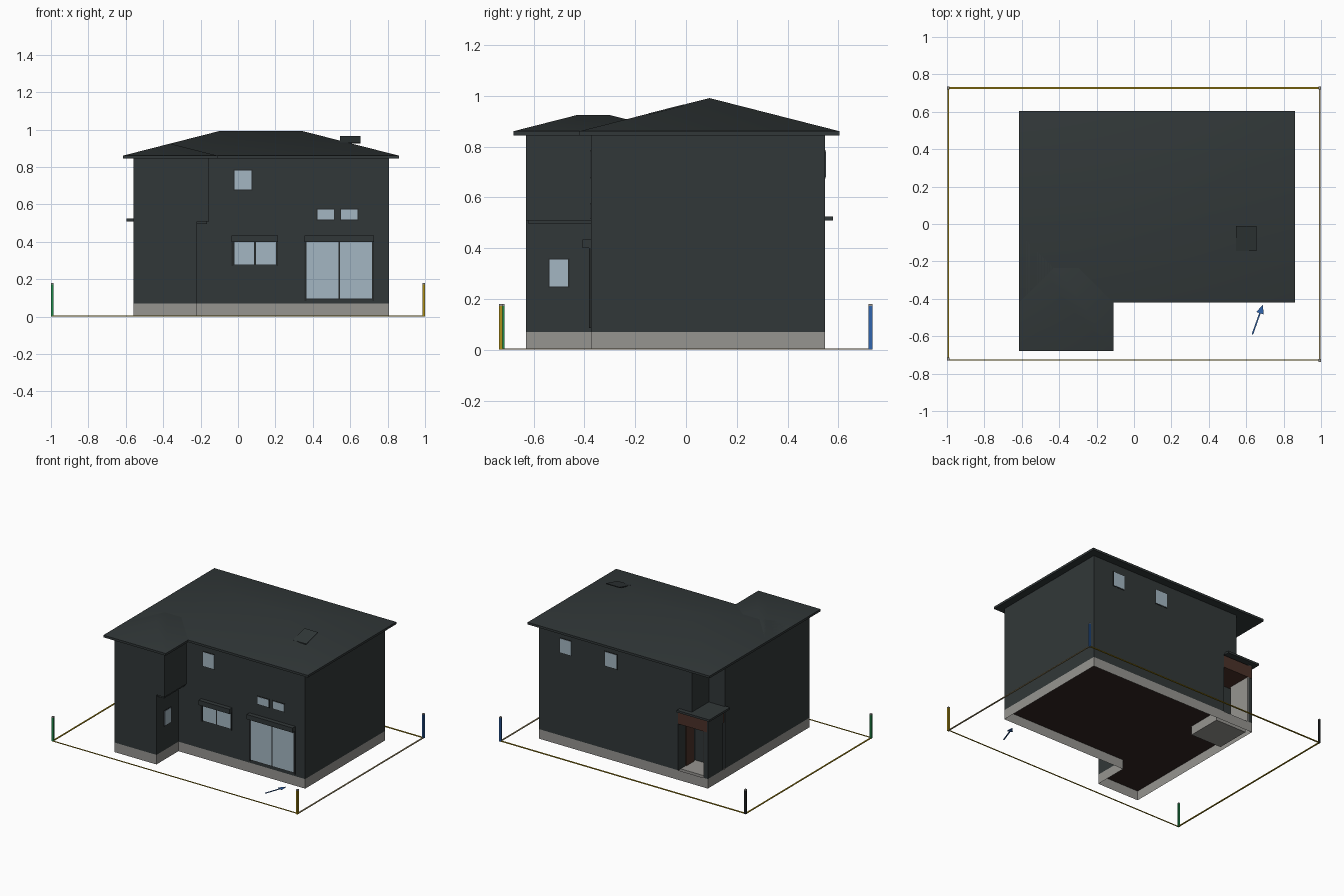
import bpy, bmesh
from mathutils import Vector

if "Cube" in bpy.data.objects:
    bpy.data.objects.remove(bpy.data.objects["Cube"], do_unlink=True)


def material(name, r, g, b):
    m = bpy.data.materials.new(name)
    m.use_nodes = True
    m.diffuse_color = (r, g, b, 1)
    bsdf = m.node_tree.nodes["Principled BSDF"]
    bsdf.inputs["Base Color"].default_value = (r, g, b, 1)
    bsdf.inputs["Roughness"].default_value = 0.8
    return m


WALL = material("charcoal cladding", .031, .039, .04)
TRIM = material("dark trim", .018, .021, .022)
BASE = material("concrete grey", .305, .298, .28)
GLASS = material("pale glass", .37, .47, .54)
WOOD = material("brown wood", .07, .031, .022)
FLOOR = material("dark brown underfloor", .032, .019, .016)
GOLD = material("gold boundary", .42, .28, .01)
GREEN = material("green post", .015, .27, .07)
BLUE = material("blue marker", .03, .13, .42)
TAN = material("tan boundary", .38, .3, .15)


def finish(name, bm, *mats):
    bmesh.ops.recalc_face_normals(bm, faces=bm.faces)
    me = bpy.data.meshes.new(name)
    bm.to_mesh(me)
    bm.free()
    for m in mats:
        me.materials.append(m)
    ob = bpy.data.objects.new(name, me)
    bpy.context.collection.objects.link(ob)
    return ob


def raise_faces(bm, faces, h):
    new = bmesh.ops.extrude_face_region(bm, geom=faces)["geom"]
    bmesh.ops.translate(bm, vec=(0, 0, h), verts=[v for v in new if isinstance(v, bmesh.types.BMVert)])


def prism(name, outline, z0, z1, *mats, rim=0):
    """Extrude an outline upward; rim > 0 keeps only a wall of that width."""
    bm = bmesh.new()
    face = bm.faces.new([bm.verts.new((x, y, z0)) for x, y in outline])
    if rim:
        bmesh.ops.inset_region(bm, faces=[face], thickness=rim,
                               use_even_offset=True, use_boundary=True)
        bmesh.ops.delete(bm, geom=[face], context="FACES_ONLY")
    raise_faces(bm, bm.faces[:], z1 - z0)
    return finish(name, bm, *mats)


def box(name, x0, x1, y0, y1, z0, z1, mat):
    return prism(name, [(x0, y0), (x1, y0), (x1, y1), (x0, y1)], z0, z1, mat)


SLOPE = .255


def hip_roof(name, x0, x1, y0, y1, z0=.845, lip=.016):
    """Eave slab topped by four equal, softly shaded slopes meeting in a ridge."""
    bm = bmesh.new()
    corners = [(x0, y0), (x1, y0), (x1, y1), (x0, y1)]
    low, eave = ([bm.verts.new((x, y, z)) for x, y in corners] for z in (z0, z0 + lip))
    half = min(x1 - x0, y1 - y0) / 2
    top = z0 + lip + half * SLOPE
    a, b, c, d = eave
    if x1 - x0 > y1 - y0:
        p, q = (bm.verts.new((x, y0 + half, top)) for x in (x0 + half, x1 - half))
        slopes = [(a, b, q, p), (b, c, q), (c, d, p, q), (d, a, p)]
    else:
        p, q = (bm.verts.new((x0 + half, y, top)) for y in (y0 + half, y1 - half))
        slopes = [(a, b, p), (b, c, q, p), (c, d, q), (d, a, p, q)]
    for f in slopes:
        bm.faces.new(f).smooth = True
    bm.faces.new(low)
    for i in range(4):
        j = (i + 1) % 4
        bm.faces.new((low[i], low[j], eave[j], eave[i]))
    return finish(name, bm, WALL)


# House edges
W, E, S, N, WING = -.56, .807, -.375, .547, -.63


def storey(wing_x, porch_x, porch_y):
    return [(W, WING), (wing_x, WING), (wing_x, S), (E, S), (E, N),
            (porch_x, N), (porch_x, porch_y), (W, porch_y)]


# Foundation, storeys and roofs
footprint = [(W, WING), (-.22, WING), (-.22, S), (E, S), (E, N), (W, N)]
prism("foundation", footprint, 0, .07, BASE, rim=.03)
lower = prism("lower_storey", storey(-.22, -.32, .35), .07, .51, WALL, FLOOR)
for f in lower.data.polygons:
    if f.normal.z < -.5:
        f.material_index = 1
prism("upper_storey", storey(-.155, -.43, .35), .51, .85, WALL)
box("overhang_trim", -.22, -.165, WING + .01, S, .495, .51, WALL)
hip_roof("main_roof", -.615, .86, -.42, .605)
hip_roof("wing_roof", -.615, -.11, -.68, -.05)

# Thin roof panel tilted with the front slope
panel = box("roof_panel", .545, .655, -.145, -.01, .926, .932, WALL)
for v in panel.data.vertices:
    v.co.z += SLOPE * (v.co.y + .145)

# Corner porch
box("porch_slab", W + .03, -.28, .26, N - .03, .003, .069, BASE)
box("porch_canopy", -.595, -.33, .34, .58, .51, .525, WALL)
box("porch_fascia", W + .005, -.32, .352, N + .001, .41, .5, WOOD)
box("porch_screen_wall", W, W + .03, .37, N, .07, .51, WALL)
box("porch_screen_lining", W + .03, W + .036, .372, N, .07, .41, BASE)
box("porch_door", -.325, -.32, .37, .46, .07, .41, WOOD)


def window(name, side, a0, a1, z0, z1, panes=1):
    """Thin frame plate with glass panes on the wall facing the given side."""
    def plate(label, u0, u1, v0, v1, depth, mat):
        if side == "front":
            box(label, u0, u1, S - depth, S, v0, v1, mat)
        elif side == "back":
            box(label, u0, u1, N, N + depth, v0, v1, mat)
        else:
            box(label, -.22, -.22 + depth, u0, u1, v0, v1, mat)
    m, gap = .005, .01
    plate(name + "_frame", a0 - m, a1 + m, z0 - m, z1 + m, .002, TRIM)
    step = (a1 - a0 + gap) / panes
    for i in range(panes):
        u = a0 + i * step
        plate(f"{name}_glass_{i + 1}", u, u + step - gap, z0, z1, .004, GLASS)


window("front_upper_window", "front", -.02, .072, .68, .782)
window("front_vent_window_1", "front", .425, .512, .52, .573)
window("front_vent_window_2", "front", .55, .64, .52, .573)
window("front_middle_window", "front", -.02, .203, .28, .4, 2)
window("front_patio_door", "front", .365, .717, .097, .4, 2)
window("wing_window", "wing", -.537, -.465, .25, .355)
window("back_window_1", "back", .545, .635, .68, .782)
window("back_window_2", "back", .178, .27, .68, .782)

# Shutter boxes and side rails around the large front windows
for name, x0, x1, z0 in (("middle", -.035, .215, .27), ("patio", .355, .728, .085)):
    box(name + "_shutter_box", x0, x1, S - .032, S, .4, .435, WALL)
    for i, x in enumerate((x0, x1 - .01)):
        box(f"{name}_shutter_rail_{i + 1}", x, x + .01, S - .007, S, z0, .4, TRIM)

# Lot boundary and corner posts
LX, LY, T = .993, .727, .005
for name, y, t in (("front", -LY, .003), ("back", LY, T)):
    box(name + "_boundary", -LX, LX, y - t, y + t, 0, .005, GOLD)
for name, x, mat in (("right", -LX, GOLD), ("left", LX, TAN)):
    box(name + "_boundary", x - T, x + T, -LY, LY, 0, .005, mat)
for name, px, py, mat in (("front_left", LX, -LY - .003, GOLD), ("front_right", -LX, -LY + .005, GREEN),
                          ("back_left", LX, LY, BLUE), ("back_right", -LX, LY, TRIM)):
    r = .007
    box(name + "_post", px - r, px + r, py - r, py + r, 0, .172, mat)
    box(name + "_post_cap", px - r, px + r, py - r, py + r, .172, .18, BASE)

# Flat arrow on the ground
tail, tip = Vector((.633, -.59)), Vector((.69, -.43))
d = (tip - tail).normalized()
n = Vector((-d.y, d.x))
neck = tip - d * .05
arrow = [tail - n * .004, neck - n * .004, neck - n * .02, tip,
         neck + n * .02, neck + n * .004, tail + n * .004]
prism("ground_arrow", [tuple(p) for p in arrow], 0, .004, BLUE)
